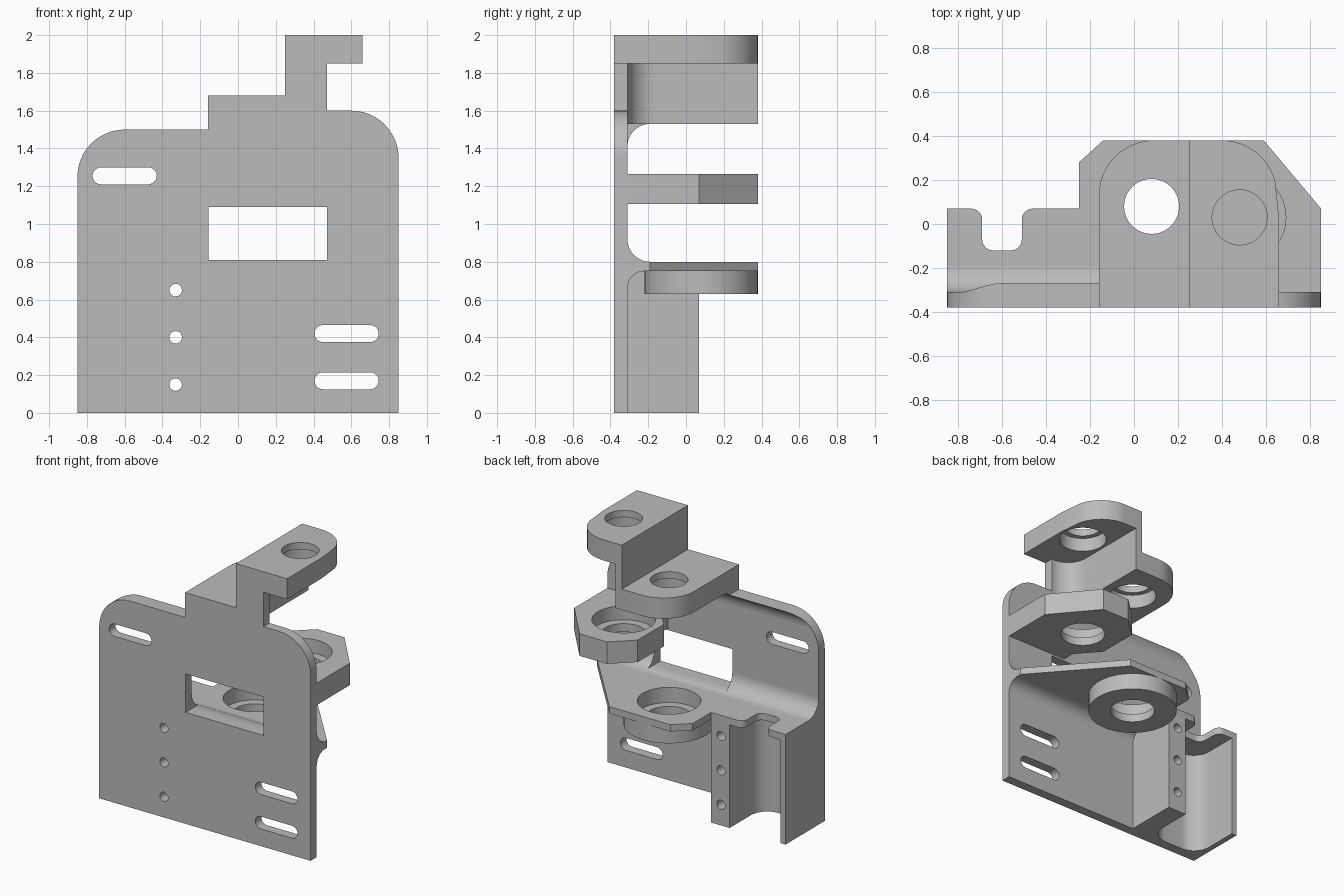
import bpy, bmesh
from math import cos, sin, radians

if "Cube" in bpy.data.objects:
    bpy.data.objects.remove(bpy.data.objects["Cube"])

gray = bpy.data.materials.new("plain gray")
gray.use_nodes = True
color = (0.5, 0.5, 0.5, 1)
gray.diffuse_color = color
gray.node_tree.nodes["Principled BSDF"].inputs["Base Color"].default_value = color


def arc(cx, cy, r, a, b, n=12):
    """Points of an arc from angle a to angle b in degrees."""
    steps = [radians(a + (b - a) * i / n) for i in range(n + 1)]
    return [(cx + r * cos(t), cy + r * sin(t)) for t in steps]


def prism(name, outline, axis, low, high):
    """Extrude an outline along an axis; the outline uses the other two axes in order."""
    place = {"x": lambda u, v: (low, u, v),
             "y": lambda u, v: (u, low, v),
             "z": lambda u, v: (u, v, low)}[axis]
    step = [high - low if axis == k else 0 for k in "xyz"]
    bm = bmesh.new()
    face = bm.faces.new([bm.verts.new(place(u, v)) for u, v in outline])
    out = bmesh.ops.extrude_face_region(bm, geom=[face])["geom"]
    bmesh.ops.translate(bm, vec=step, verts=[g for g in out if isinstance(g, bmesh.types.BMVert)])
    bmesh.ops.recalc_face_normals(bm, faces=bm.faces)
    mesh = bpy.data.meshes.new(name)
    bm.to_mesh(mesh)
    bm.free()
    mesh.materials.append(gray)
    obj = bpy.data.objects.new(name, mesh)
    bpy.context.collection.objects.link(obj)
    return obj


def box(x0, x1, y0, y1):
    return [(x0, y0), (x1, y0), (x1, y1), (x0, y1)]


def circle(cx, cy, r):
    return arc(cx, cy, r, 0, 352.5, 47)


def slot(x0, x1, z0, z1):
    r, z = (z1 - z0) / 2, (z0 + z1) / 2
    return arc(x1 - r, z, r, -90, 90) + arc(x0 + r, z, r, 90, 270)


def combine(obj, tool, operation="DIFFERENCE"):
    """Apply a boolean and discard its tool."""
    tool.hide_render = True
    mod = obj.modifiers.new("cut", "BOOLEAN")
    mod.operation, mod.object, mod.solver = operation, tool, "EXACT"
    graph = bpy.context.evaluated_depsgraph_get()
    mesh = bpy.data.meshes.new_from_object(obj.evaluated_get(graph))
    obj.modifiers.clear()
    obj.data = mesh
    bpy.data.objects.remove(tool)


def bore(obj, cx, cy, r, z0, z1):
    combine(obj, prism("bore_cutter", circle(cx, cy, r), "z", z0, z1))


FRONT, BACK, END = -0.38, -0.31, 0.38
upper_hole, lower_hole = (0.48, 0.03), (0.08, 0.08)

# Upright plate with rounded shoulders and the stepped top edge
outline = ([(-0.85, 0), (0.85, 0)] + arc(0.6, 1.35, 0.25, 0, 90)
           + [(0.47, 1.6), (0.47, 1.85), (0.66, 1.85), (0.66, 2), (0.25, 2),
              (0.25, 1.68), (-0.16, 1.68), (-0.16, 1.5)]
           + arc(-0.6, 1.25, 0.25, 90, 180))
plate = prism("back_plate", outline, "y", FRONT, BACK)

# Flare behind the top edge, trimmed to the plate outline
curve = [(BACK - 0.02, 1.53), (BACK - 0.02, 1.41)] + arc(BACK + 0.12, 1.41, 0.12, 180, 90)
flare = prism("top_flare", curve, "x", -0.85, 0.30)
combine(flare, prism("flare_trim", outline, "y", BACK, 0), "INTERSECT")

# Curves where the shelf meets the plate
shelf_curve = prism("shelf_upper_curve", [(BACK, 0.8)] + arc(BACK + 0.12, 0.92, 0.12, 270, 180),
                    "x", -0.85, 0.85)
prism("shelf_lower_curve", [(BACK, 0.75)] + arc(BACK + 0.09, 0.66, 0.09, 180, 90),
      "x", -0.25, 0.85)

# Rectangular window, slots and mounting holes
window = box(-0.155, 0.47, 0.81, 1.09)
for part in (plate, shelf_curve):
    combine(part, prism("window_cutter", window, "y", -0.5, -0.1))
for spot in ((-0.77, -0.43, 1.21, 1.30), (0.405, 0.745, 0.375, 0.465), (0.405, 0.745, 0.125, 0.215)):
    combine(plate, prism("slot_cutter", slot(*spot), "y", -0.5, -0.2))

# Side channel: thin outer wall, curved floor and drilled block
channel = prism("side_channel",
                [(-0.85, BACK), (-0.85, 0.07), (-0.81, 0.07)]
                + arc(-0.68, -0.175, 0.13, 180, 270) + arc(-0.53, -0.175, 0.13, 270, 360)
                + [(-0.40, 0.07), (-0.25, 0.07), (-0.25, BACK - 0.01), (-0.85, BACK - 0.01)],
                "z", 0, 0.75)
for z in (0.15, 0.40, 0.65):
    for part in (plate, channel):
        combine(part, prism("hole_cutter", circle(-0.33, z, 0.033), "y", -0.5, 0.2))

# Shelf with its notch, and the bearing boss below
shelf = prism("shelf",
              [(-0.85, BACK), (0.85, BACK), (0.85, -0.19), (0.35, END), (-0.14, END),
               (-0.25, 0.28), (-0.25, 0.07)]
              + arc(-0.46, 0.02, 0.05, 90, 180, 6) + arc(-0.56, -0.07, 0.05, 0, -90, 6)
              + arc(-0.64, -0.07, 0.05, 270, 180, 6) + arc(-0.74, 0.02, 0.05, 0, 90, 6)
              + [(-0.85, 0.07)], "z", 0.75, 0.8)
bore(shelf, *lower_hole, 0.21, 0.6, 0.9)
boss = prism("shelf_boss", circle(*lower_hole, 0.30), "z", 0.63, 0.75)
bore(boss, *lower_hole, 0.15, 0.5, 0.9)
bore(boss, *lower_hole, 0.21, 0.69, 0.9)

# Middle arm with a bearing seat
middle = prism("middle_arm",
               [(0.36, BACK), (0.85, BACK), (0.85, 0.07), (0.59, END), (0.37, END),
                (0.22, 0.24), (0.22, -0.06), (0.36, -0.22)], "z", 1.105, 1.265)
bore(middle, *upper_hole, 0.15, 1.0, 1.4)
bore(middle, *upper_hole, 0.21, 1.165, 1.4)

# Lower and upper top arms, each bored wider from below
low_arm = prism("lower_top_arm",
                [(-0.16, BACK), (0.30, BACK), (0.30, END)] + arc(0.09, 0.13, 0.25, 90, 180),
                "z", 1.53, 1.68)
bore(low_arm, *lower_hole, 0.125, 1.4, 1.8)
bore(low_arm, *lower_hole, 0.16, 1.4, 1.63)
high_arm = prism("upper_top_arm",
                 [(0.25, BACK), (0.66, BACK), (0.66, 0.02)] + arc(0.40, 0.13, 0.25, 15, 90)
                 + [(0.25, END)], "z", 1.85, 2)
bore(high_arm, *upper_hole, 0.125, 1.7, 2.1)
bore(high_arm, *upper_hole, 0.16, 1.7, 1.95)

# Web between the two top arms, curving into the plate
prism("arm_web", [(0.25, BACK), (0.47, BACK)] + arc(0.45, -0.16, 0.15, 270, 180)
      + [(0.30, END), (0.25, END)], "z", 1.53, 1.85)

# Smooth the round surfaces and keep the edges crisp
bpy.ops.object.select_all(action="DESELECT")
for obj in bpy.context.collection.objects:
    if obj.type == "MESH" and gray.name in obj.data.materials:
        obj.select_set(True)
        bpy.context.view_layer.objects.active = obj
bpy.ops.object.shade_smooth_by_angle(angle=radians(30))
